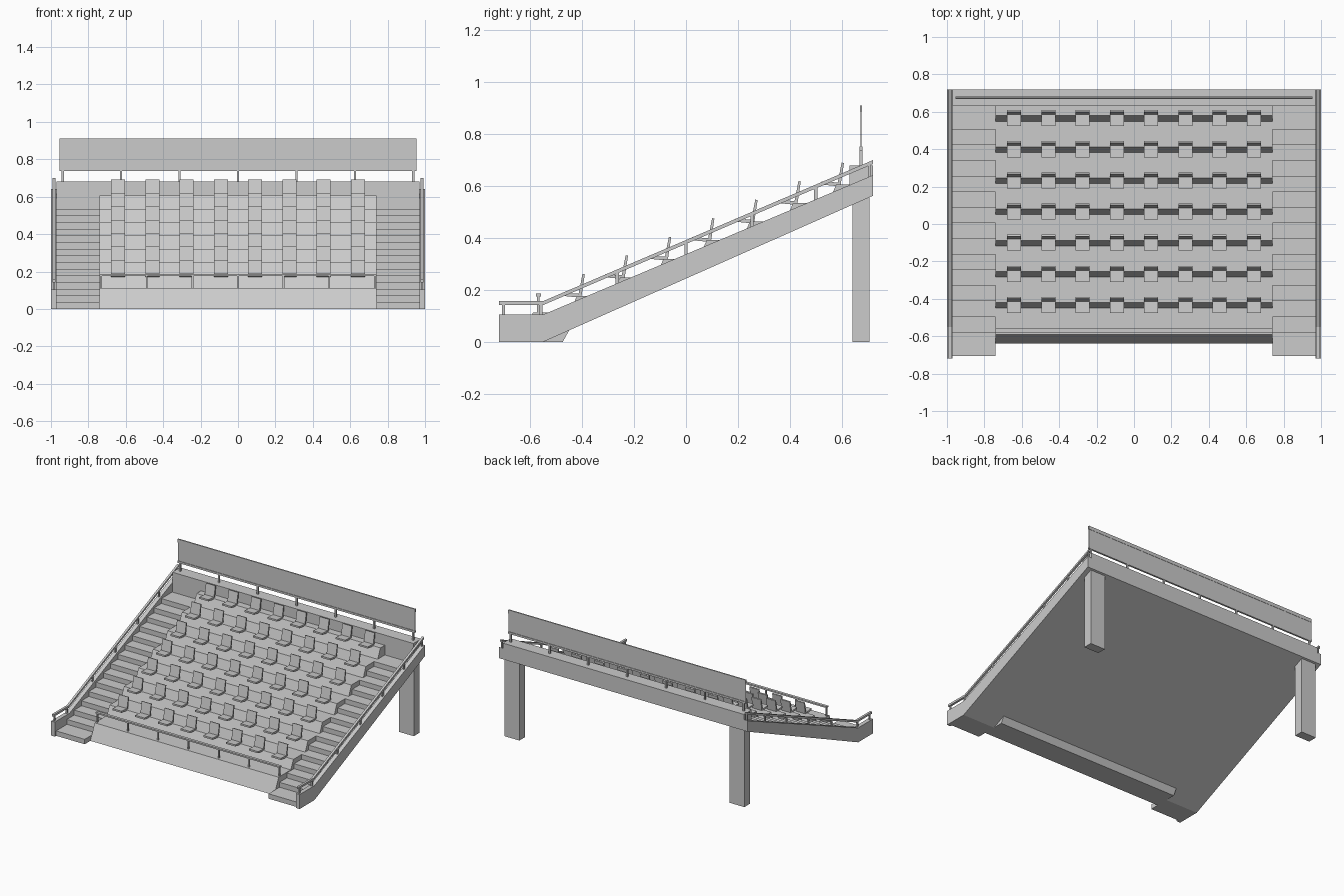
import bpy, bmesh
from mathutils import Vector

if "Cube" in bpy.data.objects:
    bpy.data.objects.remove(bpy.data.objects["Cube"])


def extrude_x(name, profile, x0, x1, mirror=False):
    """Solid from a (y, z) profile swept from x0 to x1, optionally mirrored in x."""
    bm = bmesh.new()
    face = bm.faces.new([bm.verts.new((x0, y, z)) for y, z in profile])
    ext = bmesh.ops.extrude_face_region(bm, geom=[face])
    moved = [g for g in ext["geom"] if isinstance(g, bmesh.types.BMVert)]
    bmesh.ops.translate(bm, verts=moved, vec=(x1 - x0, 0, 0))
    bmesh.ops.recalc_face_normals(bm, faces=bm.faces)
    mesh = bpy.data.meshes.new(name)
    bm.to_mesh(mesh)
    bm.free()
    obj = bpy.data.objects.new(name, mesh)
    bpy.context.collection.objects.link(obj)
    if mirror:
        obj.modifiers.new("mirror", "MIRROR")
    return obj


def box(name, x0, x1, y0, y1, z0, z1, mirror=False):
    return extrude_x(name, [(y0, z0), (y1, z0), (y1, z1), (y0, z1)], x0, x1, mirror)


def band(points, t):
    """Closed profile: a polyline thickened downward by t."""
    return points + [(y, z - t) for y, z in reversed(points)]


BACK = 0.72
PITCH, RISE = 0.1665, 0.0715


def under(y):
    """Height of the sloping underside."""
    return (y + 0.55) * 0.443


# Seating terraces with raked risers and a solid front wall
prof = [(-0.64, 0), (-0.59, 0.112)]
z = 0.112
for i in range(7):
    y = -0.45 + i * PITCH
    top = 0.177 + i * RISE
    prof += [(y, z), (y + 0.03, top)]
    z = top
prof += [(0.64, z), (0.64, under(0.64)), (-0.45, under(-0.45)), (-0.475, 0)]
extrude_x("seating_terraces", prof, -0.74, 0.74)

# Stairs on both sides
prof = [(-0.705, 0)]
y, step = -0.705, 0.0357
for i in range(15):
    prof += ([(y, i * step)] if i else []) + [(y, (i + 1) * step)]
    y = -0.58 + i * 0.0835
prof += [(0.64, 15 * step), (0.64, under(0.64)), (-0.55, 0)]
extrude_x("stairs", prof, 0.74, 0.97, True)

# Sloping side walls
extrude_x("side_wall", [(-BACK, 0), (-0.55, 0), (BACK, under(BACK)), (BACK, 0.642),
                        (-0.55, 0.105), (-BACK, 0.105)], 0.97, 1.0, True)

# Back parapet and its supporting pillars
extrude_x("back_parapet", [(0.63, under(0.63)), (BACK, under(BACK)),
                           (BACK, 0.68), (0.63, 0.68)], -0.97, 0.97)
box("back_pillar", 0.845, 0.965, 0.642, 0.708, 0, 0.58, True)

# Side handrails with posts
extrude_x("side_handrail", band([(-BACK, 0.157), (-0.55, 0.157), (BACK, 0.70)], 0.015),
          0.977, 0.993, True)
for y in (-0.703, -0.56, -0.265, 0.0, 0.255, 0.5, 0.708):
    base = 0.1 + max(0, y + 0.55) * 0.423
    box("side_rail_post", 0.98, 0.99, y - 0.006, y + 0.006, base, base + 0.05, True)

# Front guard rail with posts
box("front_rail", -0.74, 0.74, -0.579, -0.559, 0.175, 0.186)
for i in range(7):
    x = (i - 3) * 0.244
    box("front_rail_post", x - 0.005, x + 0.005, -0.574, -0.564, 0.11, 0.178)

# Back board on short posts
box("back_board", -0.955, 0.955, 0.672, 0.677, 0.742, 0.91)
box("back_board_cap", -0.955, 0.955, 0.670, 0.679, 0.885, 0.91)
box("back_board_rail", -0.955, 0.955, 0.668, 0.681, 0.738, 0.752)
for i in range(7):
    x = (i - 3) * 0.3125
    box("back_board_post", x - 0.006, x + 0.006, 0.669, 0.680, 0.675, 0.742)

# Seats: one L-shaped shell profile, repeated over the rows
for r in range(7):
    y, z = -0.45 + r * PITCH, 0.177 + r * RISE
    shell = [(y - 0.026, z), (y + 0.034, z - 0.006), (y + 0.047, z - 0.003),
             (y + 0.060, z + 0.083), (y + 0.051, z + 0.085),
             (y + 0.036, z + 0.008), (y - 0.026, z + 0.012)]
    for c in range(8):
        x = (c - 3.5) * 0.183
        extrude_x("seat", shell, x - 0.0375, x + 0.0375)
